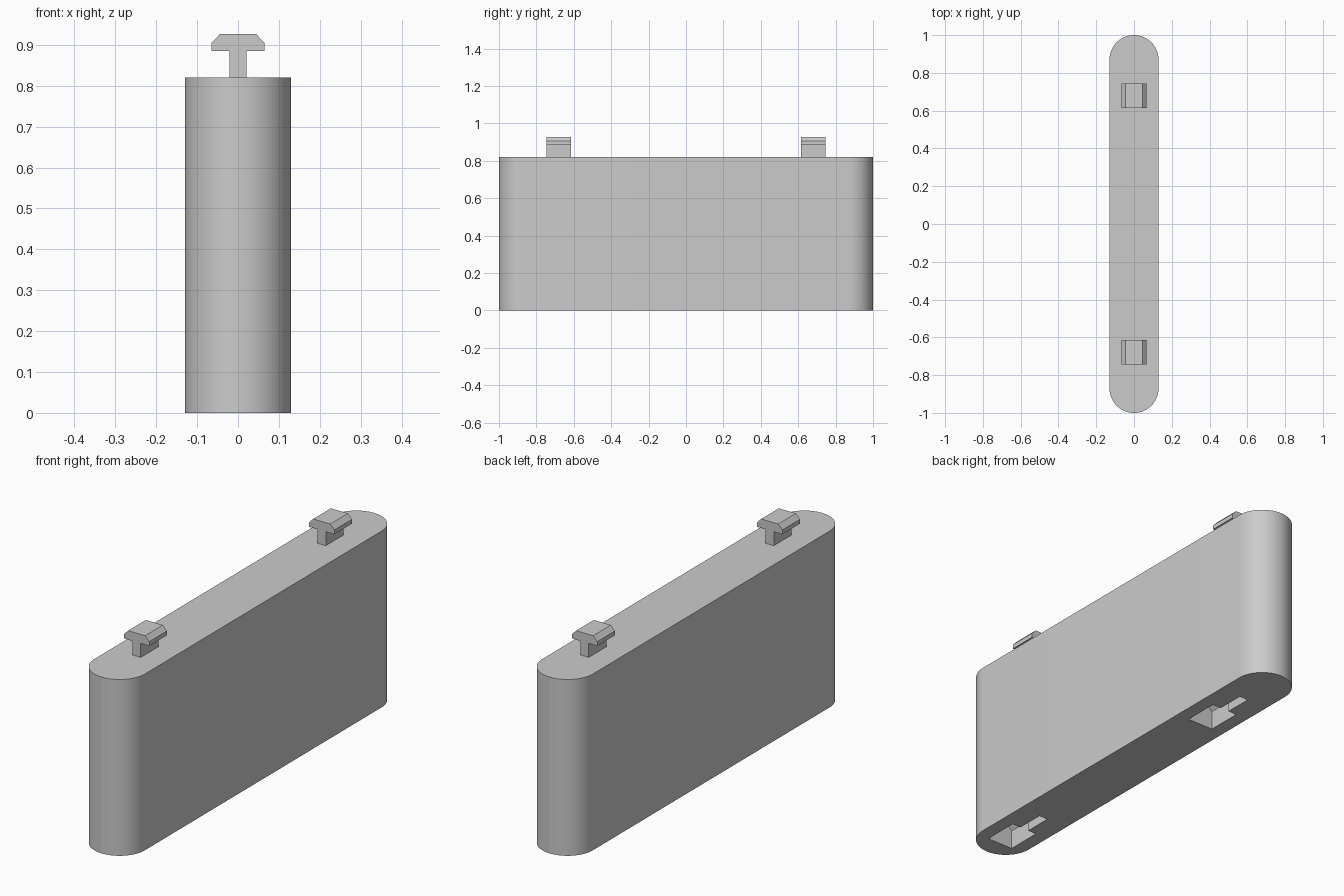
import bpy
import bmesh
from math import cos, sin, pi, radians
from mathutils import Vector

if "Cube" in bpy.data.objects:
    bpy.data.objects.remove(bpy.data.objects["Cube"], do_unlink=True)

RADIUS, HEIGHT = 0.13, 0.82
PEG_START, PEG_LENGTH = (-0.745, 0.615), 0.13
ENTRY_LENGTH = 0.165

grey = bpy.data.materials.new("plain_grey")
grey.use_nodes = True
grey.diffuse_color = (0.6, 0.6, 0.6, 1)
grey.node_tree.nodes["Principled BSDF"].inputs["Base Color"].default_value = (0.6, 0.6, 0.6, 1)


def prism(name, points, offset):
    """Extrude a closed outline along the offset vector."""
    bm = bmesh.new()
    face = bm.faces.new([bm.verts.new(p) for p in points])
    extruded = bmesh.ops.extrude_face_region(bm, geom=[face])["geom"]
    moved = [g for g in extruded if isinstance(g, bmesh.types.BMVert)]
    bmesh.ops.translate(bm, verts=moved, vec=Vector(offset))
    bmesh.ops.recalc_face_normals(bm, faces=bm.faces)
    mesh = bpy.data.meshes.new(name)
    bm.to_mesh(mesh)
    bm.free()
    mesh.materials.append(grey)
    obj = bpy.data.objects.new(name, mesh)
    bpy.context.collection.objects.link(obj)
    return obj


def mirrored_prism(name, half, y, base, length):
    """Extrude a profile, given as its right half from bottom up, along y."""
    outline = half + [(-x, z) for x, z in reversed(half)]
    return prism(name, [(x, y, base + z) for x, z in outline], (0, length, 0))


# Body: a slab with half-round ends
steps = 48
outline = []
for end, start in ((1, 0), (-1, pi)):
    for i in range(steps + 1):
        a = start + pi * i / steps
        outline.append((RADIUS * cos(a), end * (1 - RADIUS) + RADIUS * sin(a), 0))
body = prism("body", outline, (0, 0, HEIGHT))

peg_profile = [(0.021, -0.01), (0.021, 0.065), (0.065, 0.065), (0.065, 0.085), (0.044, 0.107)]
slot_profile = [(0.022, -0.05), (0.022, 0.063), (0.065, 0.063), (0.065, 0.086), (0.044, 0.108)]
entry_profile = [(0.066, -0.05), (0.066, 0.087), (0.045, 0.109)]

for label, y in zip(("front", "back"), PEG_START):
    # Locking peg on top
    mirrored_prism(label + "_peg", peg_profile, y, HEIGHT, PEG_LENGTH)
    # Keyhole slot below: wide entry, then a slot that grips a peg
    cutters = [
        mirrored_prism("entry_cutter", entry_profile, y - ENTRY_LENGTH, 0, ENTRY_LENGTH),
        mirrored_prism("slot_cutter", slot_profile, y - 0.02, 0, PEG_LENGTH + 0.02),
    ]
    for cutter in cutters:
        cutter.hide_render = True
        bpy.context.view_layer.objects.active = body
        mod = body.modifiers.new("keyhole", "BOOLEAN")
        mod.operation = "DIFFERENCE"
        mod.solver = "EXACT"
        mod.object = cutter
        bpy.ops.object.modifier_apply(modifier=mod.name)
        bpy.data.objects.remove(cutter, do_unlink=True)

# Smooth round ends, crisp edges elsewhere
bpy.ops.object.select_all(action="DESELECT")
body.select_set(True)
bpy.context.view_layer.objects.active = body
bpy.ops.object.shade_smooth_by_angle(angle=radians(30))
